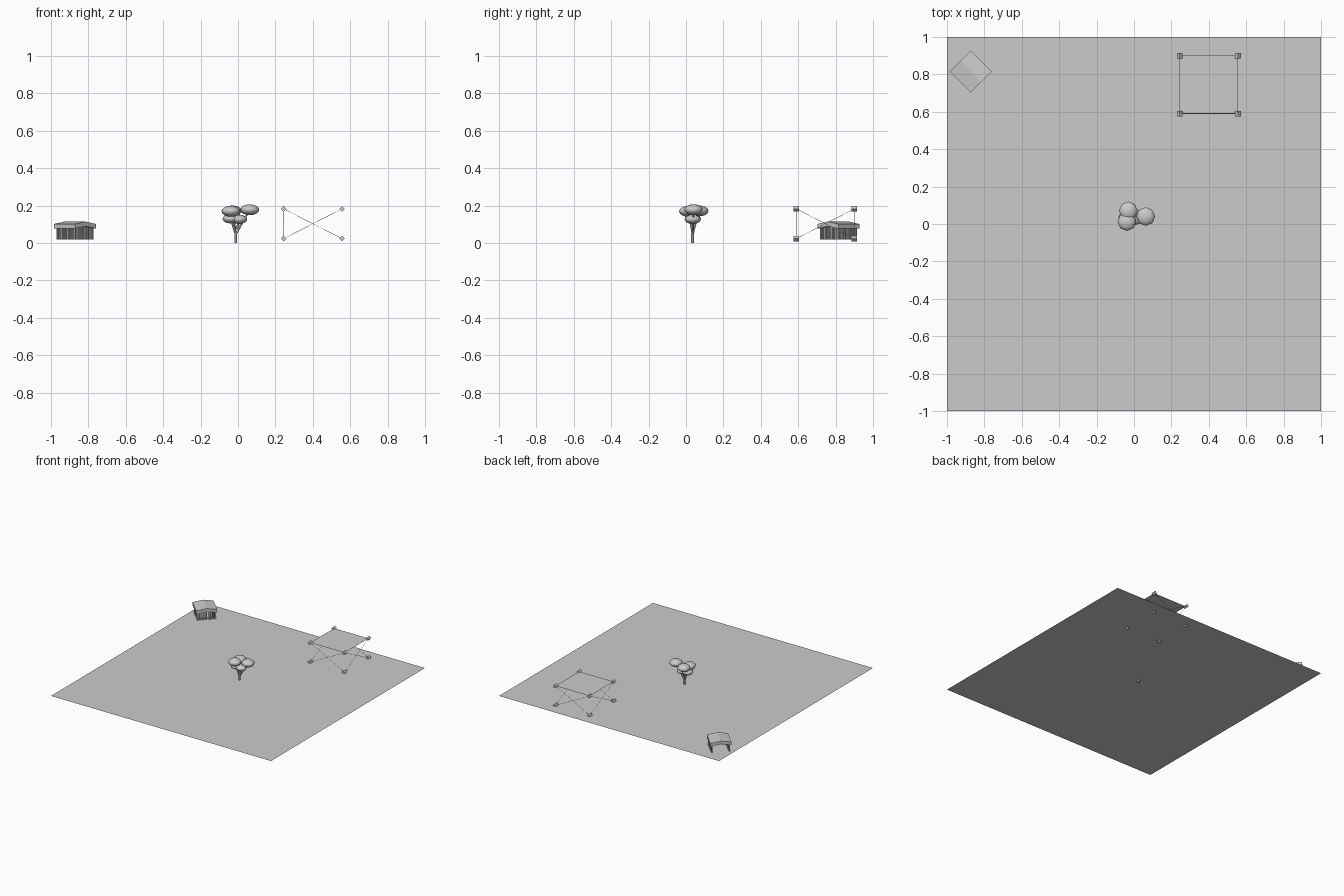
import bpy, math
from mathutils import Vector, Matrix

if "Cube" in bpy.data.objects:
    bpy.data.objects.remove(bpy.data.objects["Cube"])

GROUND = 0.02


def mesh_object(name, verts, faces):
    me = bpy.data.meshes.new(name)
    me.from_pydata(verts, [], faces)
    me.update()
    ob = bpy.data.objects.new(name, me)
    bpy.context.collection.objects.link(ob)
    return ob


def rod(name, a, b, r1, r2, sides=6):
    a, b = Vector(a), Vector(b)
    d = b - a
    bpy.ops.mesh.primitive_cone_add(vertices=sides, radius1=r1, radius2=r2, depth=d.length,
                                    location=(a + b) / 2, rotation=d.to_track_quat('Z', 'Y').to_euler())
    ob = bpy.context.object
    ob.name = name
    return ob


def sheet(name, x0, x1, y0, y1, z):
    return mesh_object(name, [(x0, y0, z), (x1, y0, z), (x1, y1, z), (x0, y1, z)], [(0, 1, 2, 3)])


# Ground sheet
sheet("ground_sheet", -1, 1, -1, 1, GROUND)

# Tree: flattened crowns on forked branches
fork = (-0.012, 0.036, 0.05)
rod("trunk", (-0.012, 0.036, 0), fork, 0.008, 0.008)
crowns = [(-0.038, 0.013, 0.17, 0.05), (-0.03, 0.07, 0.172, 0.05), (0.063, 0.04, 0.178, 0.05),
          (0.006, 0.036, 0.127, 0.043), (-0.04, 0.036, 0.13, 0.043)]
for x, y, z, r in crowns:
    rod("branch", fork, (x, y, z), 0.007, 0.004)
    bpy.ops.mesh.primitive_uv_sphere_add(segments=8, ring_count=8, radius=1, location=(x, y, z))
    crown = bpy.context.object
    crown.name = "tree_crown"
    crown.scale = (r, r, r * 0.58)
    bpy.ops.object.shade_smooth()

# Shed: gabled roof slab over slatted walls, open at the back
place = Matrix.Translation((-0.872, 0.815, 0)) @ Matrix.Rotation(math.radians(45), 4, 'Z')
h = 0.0795
profile = [(-h, 0.077), (0, 0.09), (h, 0.077), (h, 0.102), (0, 0.115), (-h, 0.102)]
verts = [(x, y, z) for y in (-h, h) for x, z in profile]
faces = [(0, 1, 4, 5), (1, 2, 3, 4), (11, 10, 7, 6), (10, 9, 8, 7)]
faces += [(i, i + 6, (i + 1) % 6 + 6, (i + 1) % 6) for i in range(6)]
mesh_object("shed_roof", verts, faces).matrix_world = place


def slat(x, y):
    top = 0.088 - 0.013 * abs(x) / h
    bpy.ops.mesh.primitive_cube_add(size=1)
    ob = bpy.context.object
    ob.name = "shed_slat"
    ob.matrix_world = place @ Matrix.LocRotScale(Vector((x, y, (GROUND + top) / 2)), None,
                                                 Vector((0.009, 0.009, top - GROUND)))


w, n = 0.066, 9
for i in range(n):
    t = -w + 2 * w * i / (n - 1)
    slat(-w, t)
    slat(w, t)
    if 0 < i < n - 1:
        slat(t, -w)

# Canopy: thin top sheet, corner connectors and fine cross braces
x0, x1, y0, y1, zb, zt = 0.244, 0.556, 0.59, 0.90, 0.024, 0.183
sheet("canopy_top", x0, x1, y0, y1, zt)
corners = [(x0, y0), (x1, y0), (x1, y1), (x0, y1)]
for i, (x, y) in enumerate(corners):
    for z in (zb, zt):
        rod("canopy_connector", (x, y - 0.014, z), (x, y + 0.014, z), 0.015, 0.015, 4)
    p, q = corners[i], corners[(i + 1) % 4]
    rod("canopy_brace", (*p, zb), (*q, zt), 0.001, 0.001, 4)
    rod("canopy_brace", (*q, zb), (*p, zt), 0.001, 0.001, 4)
    if x == x1:
        rod("canopy_post", (x, y, zb), (x, y, zt), 0.001, 0.001, 4)
